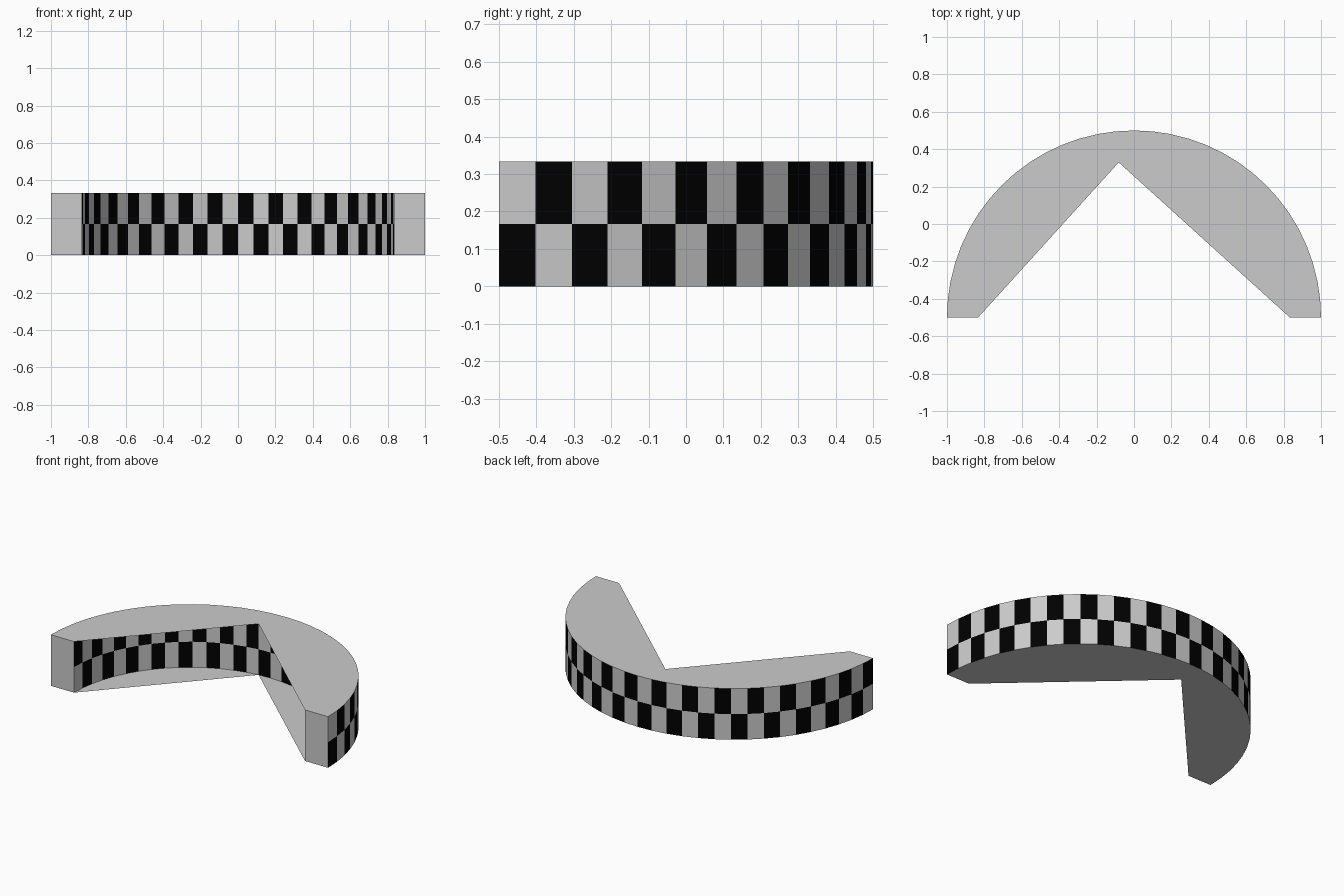
import bpy, math

if "Cube" in bpy.data.objects:
    bpy.data.objects.remove(bpy.data.objects["Cube"])

N = 32                 # checker columns around the half circle
OUTER, INNER = 1.0, 5 / 6
HEIGHT, CY = 1 / 3, -0.5


def material(name, value):
    m = bpy.data.materials.new(name)
    m.diffuse_color = (value, value, value, 1)
    m.use_nodes = True
    m.node_tree.nodes["Principled BSDF"].inputs["Base Color"].default_value = m.diffuse_color
    return m


black = material("black_check", 0.0)


def point(r, i, z):
    a = math.pi * i / N
    return (r * math.cos(a), CY + r * math.sin(a), z)


def make(name, verts, faces, dark=None):
    me = bpy.data.meshes.new(name)
    me.from_pydata(verts, [], faces)
    if dark:
        me.materials.append(None)
        me.materials.append(black)
        for p, d in zip(me.polygons, dark):
            p.material_index = int(d)
    ob = bpy.data.objects.new(name, me)
    bpy.context.collection.objects.link(ob)
    return ob


# Curved walls with two rows of checks
def checked_wall(name, r, inward):
    verts = [point(r, i, HEIGHT * k / 2) for k in range(3) for i in range(N + 1)]
    faces, dark = [], []
    for k in range(2):
        for i in range(N):
            a = k * (N + 1) + i
            f = (a, a + 1, a + N + 2, a + N + 1)
            faces.append(f[::-1] if inward else f)
            dark.append((i + k) % 2 == 0 if k == 0 else i % 2 == 1)
    return make(name, verts, faces, dark)


checked_wall("outer_wall", OUTER, False)
checked_wall("inner_wall", INNER, True)


# Flat caps fanned from one inner corner, giving the straight-sided notch
def cap(name, z, up):
    rim = [point(INNER, 0, z)] + [point(OUTER, i, z) for i in range(N + 1)] + [point(INNER, N, z)]
    verts = [point(INNER, N // 2 + 1, z)] + rim
    faces = [(0, i, i + 1) if up else (0, i + 1, i) for i in range(1, len(rim))]
    return make(name, verts, faces)


cap("top_cap", HEIGHT, True)
cap("bottom_cap", 0, False)

# Square ends of the arch
for name, s in (("right_end", 1), ("left_end", -1)):
    x0, x1 = sorted((s * INNER, s * OUTER))
    make(name, [(x0, CY, 0), (x1, CY, 0), (x1, CY, HEIGHT), (x0, CY, HEIGHT)], [(0, 1, 2, 3)])
